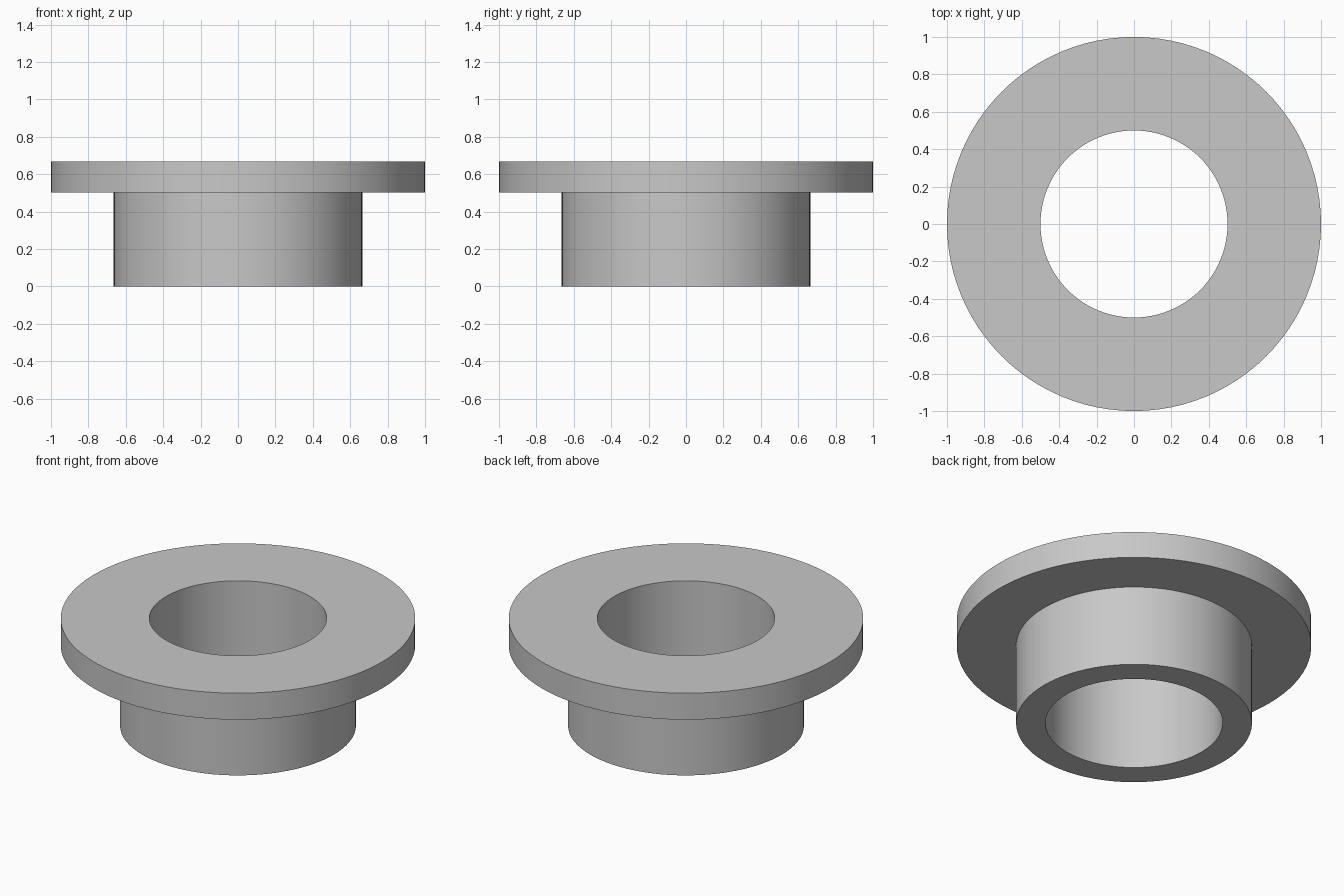
import bpy
import bmesh
from math import radians, tau
from mathutils import Matrix

cube = bpy.data.objects.get("Cube")
if cube:
    bpy.data.objects.remove(cube, do_unlink=True)

SEGMENTS = 96
BORE, BARREL, FLANGE = 0.5, 0.665, 1.0      # radii
SHOULDER, TOP = 0.503, 0.668                # heights

# Plain grey metal
grey = bpy.data.materials.new("plain_grey")
grey.use_nodes = True
colour = (0.58, 0.58, 0.58, 1.0)
grey.diffuse_color = colour
grey.node_tree.nodes["Principled BSDF"].inputs["Base Color"].default_value = colour

# Closed cross-section of the bushing: bore, barrel, shoulder, flange
profile = [(BORE, 0), (BARREL, 0), (BARREL, SHOULDER),
           (FLANGE, SHOULDER), (FLANGE, TOP), (BORE, TOP)]

# Revolve the cross-section around the z axis
bm = bmesh.new()
rings = []
for i in range(SEGMENTS):
    turn = Matrix.Rotation(tau * i / SEGMENTS, 3, 'Z')
    rings.append([bm.verts.new(turn @ Matrix.Identity(3).col[0] * r
                               + Matrix.Identity(3).col[2] * z)
                  for r, z in profile])
for i, ring in enumerate(rings):
    following = rings[(i + 1) % SEGMENTS]
    for j in range(len(profile)):
        k = (j + 1) % len(profile)
        bm.faces.new((ring[j], following[j], following[k], ring[k]))
bmesh.ops.recalc_face_normals(bm, faces=bm.faces)

mesh = bpy.data.meshes.new("flanged_bushing")
bm.to_mesh(mesh)
bm.free()
mesh.materials.append(grey)
bushing = bpy.data.objects.new("flanged_bushing", mesh)
bpy.context.collection.objects.link(bushing)

# Smooth round walls, crisp rims
bpy.ops.object.select_all(action='DESELECT')
bushing.select_set(True)
bpy.context.view_layer.objects.active = bushing
bpy.ops.object.shade_smooth_by_angle(angle=radians(30))
